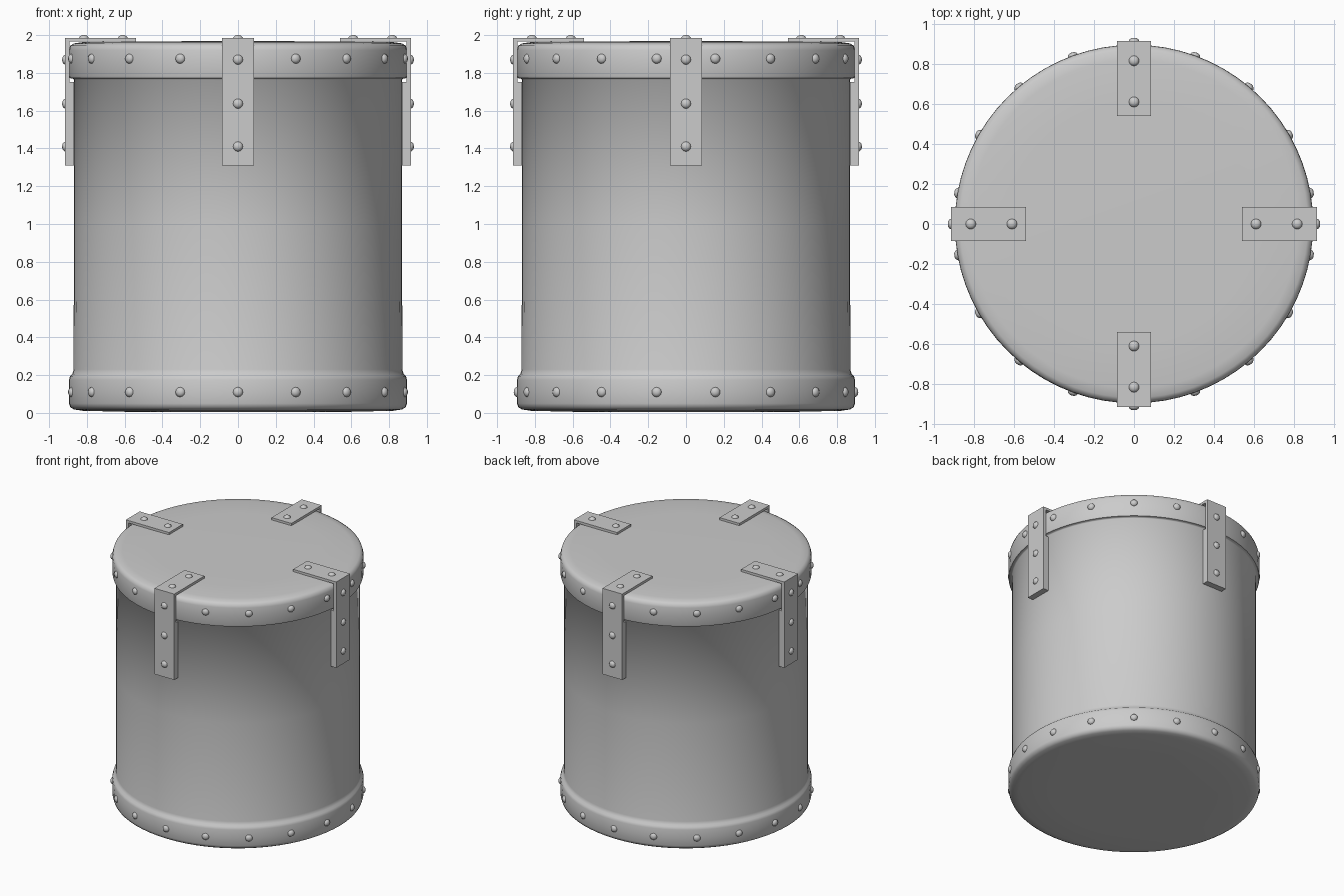
import bpy, bmesh
from math import pi, radians
from mathutils import Matrix, Vector

if "Cube" in bpy.data.objects:
    bpy.data.objects.remove(bpy.data.objects["Cube"])


def finish(bm, name, smooth_angle=None):
    bmesh.ops.remove_doubles(bm, verts=bm.verts, dist=1e-5)
    bmesh.ops.recalc_face_normals(bm, faces=bm.faces)
    me = bpy.data.meshes.new(name)
    bm.to_mesh(me)
    bm.free()
    ob = bpy.data.objects.new(name, me)
    bpy.context.collection.objects.link(ob)
    if smooth_angle:
        bpy.ops.object.select_all(action='DESELECT')
        ob.select_set(True)
        bpy.context.view_layer.objects.active = ob
        bpy.ops.object.shade_smooth_by_angle(angle=radians(smooth_angle))
    return ob


def lathe(bm, profile, steps, matrix=Matrix()):
    """Revolve an (r, z) profile about z, then place it."""
    vs = [bm.verts.new((r, 0, z)) for r, z in profile]
    es = [bm.edges.new(p) for p in zip(vs, vs[1:])]
    out = bmesh.ops.spin(bm, geom=vs + es, cent=(0, 0, 0), axis=(0, 0, 1),
                         angle=2 * pi, steps=steps)
    seen = set(vs)
    for f in bm.faces:
        if not f.tag:
            seen.update(f.verts)
            f.tag = True
    bmesh.ops.transform(bm, matrix=matrix, verts=list(seen))


def turn(deg):
    return Matrix.Rotation(radians(deg), 4, 'Z')


# drum body with the two raised rims and closed ends
bm = bmesh.new()
lathe(bm, [(0, 0.005), (0.60, 0.006), (0.82, 0.011), (0.868, 0.018), (0.888, 0.03),
           (0.895, 0.05), (0.896, 0.11), (0.895, 0.175), (0.889, 0.195), (0.877, 0.205),
           (0.87, 0.23), (0.869, 1.0), (0.869, 1.765), (0.875, 1.77), (0.891, 1.772),
           (0.895, 1.785), (0.896, 1.86), (0.895, 1.92), (0.888, 1.944),
           (0.868, 1.956), (0.82, 1.963), (0.60, 1.967), (0, 1.968)], 72)
finish(bm, "drum_body", 60)

# domed rivet head, sunk slightly into its surface
RIVET = [(0, 0.018), (0.012, 0.017), (0.021, 0.011), (0.026, 0.003), (0.027, -0.012)]


def rivet_side(bm, r, z, deg):
    lathe(bm, RIVET, 12, turn(deg) @ Matrix.Translation((r, 0, z))
          @ Matrix.Rotation(pi / 2, 4, 'Y'))


# rivets around both rims; the top row skips places under the straps
for name, z in (("bottom_rim_rivets", 0.11), ("top_rim_rivets", 1.875)):
    bm = bmesh.new()
    for i in range(18):
        deg = 90 + 20 * i
        if z < 1 or deg % 180 != 90:
            rivet_side(bm, 0.894, z, deg)
    finish(bm, name, 50)

# four angled straps, stepped inside to follow the rim
side = [(0.54, 1.985), (0.915, 1.985), (0.915, 1.31), (0.868, 1.31),
        (0.868, 1.752), (0.893, 1.752), (0.893, 1.966), (0.54, 1.966)]
for name, deg in (("right", 0), ("back", 90), ("left", 180), ("front", 270)):
    bm = bmesh.new()
    f = bm.faces.new([bm.verts.new((x, -0.086, z)) for x, z in side])
    ext = bmesh.ops.extrude_face_region(bm, geom=[f])
    bmesh.ops.translate(bm, vec=Vector((0, 0.172, 0)),
                        verts=[v for v in ext['geom'] if isinstance(v, bmesh.types.BMVert)])
    bm.faces.ensure_lookup_table()
    if f.is_valid is False or len([g for g in bm.faces if len(g.verts) == 8]) < 2:
        bm.faces.new([v for v in bm.verts if v.co.y < 0])
    bmesh.ops.transform(bm, matrix=turn(deg), verts=bm.verts)
    finish(bm, name + "_strap")

    # strap rivets: three on the side, two on the lid
    bm = bmesh.new()
    for z in (1.87, 1.637, 1.41):
        rivet_side(bm, 0.913, z, deg)
    for r in (0.61, 0.816):
        lathe(bm, RIVET, 12, turn(deg) @ Matrix.Translation((r, 0, 1.982)))
    finish(bm, name + "_strap_rivets", 50)
